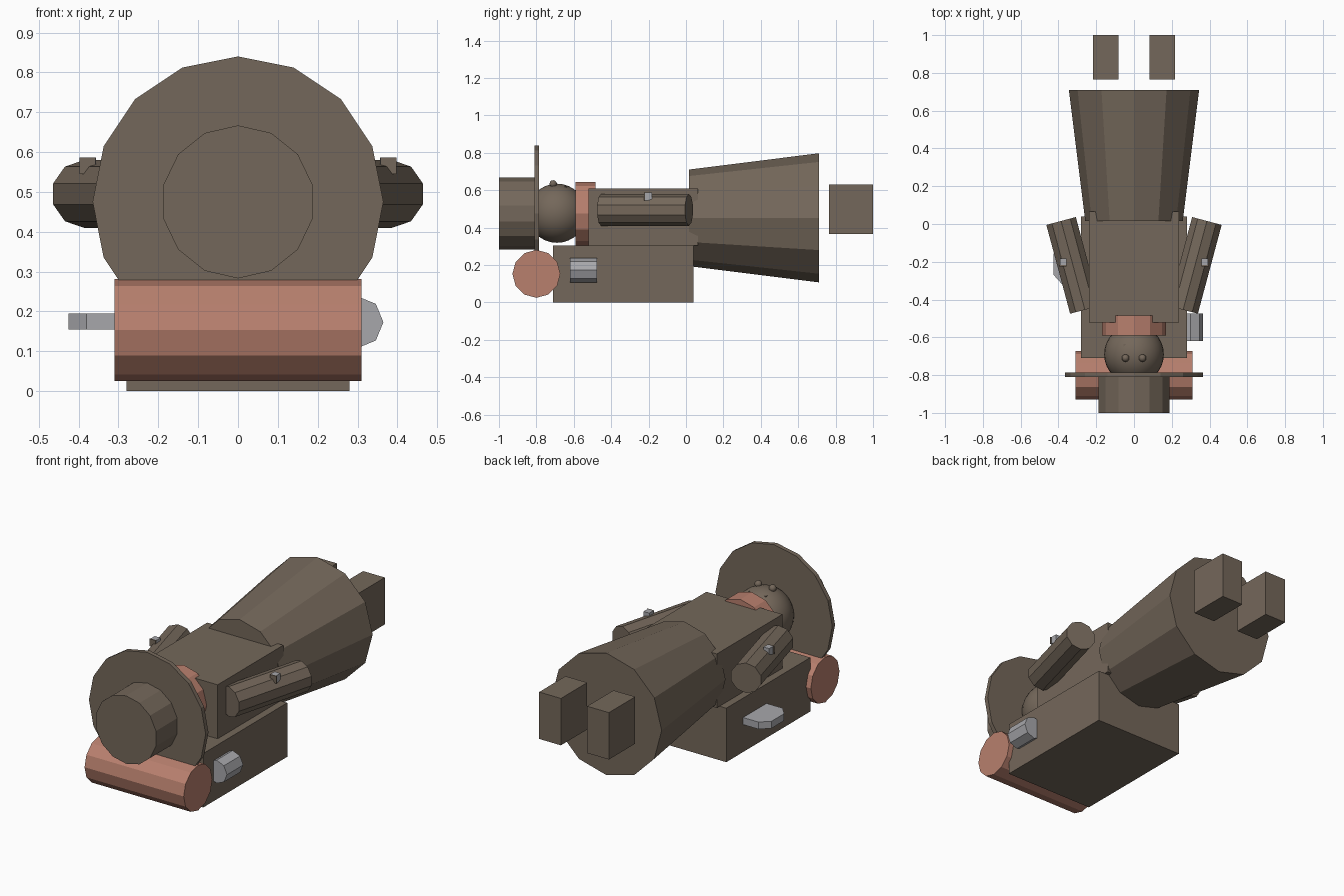
import bpy, bmesh, math
from mathutils import Matrix, Vector

cube = bpy.data.objects.get("Cube")
if cube:
    bpy.data.objects.remove(cube)


def material(name, rgb):
    m = bpy.data.materials.new(name)
    m.use_nodes = True
    m.diffuse_color = (*rgb, 1)
    m.node_tree.nodes["Principled BSDF"].inputs["Base Color"].default_value = (*rgb, 1)
    return m


BROWN = material("brown", (0.175, 0.137, 0.103))
PINK = material("dusty pink", (0.48, 0.215, 0.155))
GREY = material("grey", (0.39, 0.39, 0.41))


def finish(name, bm, mat):
    bmesh.ops.recalc_face_normals(bm, faces=bm.faces)
    mesh = bpy.data.meshes.new(name)
    bm.to_mesh(mesh)
    bm.free()
    mesh.materials.append(mat)
    ob = bpy.data.objects.new(name, mesh)
    bpy.context.collection.objects.link(ob)
    return ob


def box(name, low, high, mat):
    low, high = Vector(low), Vector(high)
    bm = bmesh.new()
    bmesh.ops.create_cube(bm, size=1, matrix=Matrix.Translation((low + high) / 2)
                          @ Matrix.Diagonal((*(high - low), 1)))
    return finish(name, bm, mat)


def prism(name, start, end, r1, r2, sides, mat, turn=0.0):
    """Cylinder or cone between two points; turn is measured from straight up."""
    start, end = Vector(start), Vector(end)
    axis = (end - start).normalized()
    side = axis.cross(Vector((0, 0, 1))).normalized()
    up = side.cross(axis)
    bm = bmesh.new()
    rings = []
    for centre, r in ((start, r1), (end, r2)):
        angles = [turn + math.tau * i / sides for i in range(sides)]
        rings.append([bm.verts.new(centre + r * (up * math.cos(a) + side * math.sin(a)))
                      for a in angles])
        bm.faces.new(rings[-1])
    for i in range(sides):
        j = (i + 1) % sides
        bm.faces.new((rings[0][i], rings[0][j], rings[1][j], rings[1][i]))
    return finish(name, bm, mat)


def ball(name, centre, radius, segments, mat):
    bm = bmesh.new()
    bmesh.ops.create_uvsphere(bm, u_segments=segments, v_segments=segments // 2,
                              radius=radius, matrix=Matrix.Translation(centre))
    for f in bm.faces:
        f.smooth = True
    return finish(name, bm, mat)


# Base block with the roll across its front
box("base", (-0.28, -0.71, 0), (0.28, 0.04, 0.305), BROWN)
prism("front_roll", (-0.31, -0.80, 0.153), (0.31, -0.80, 0.153), 0.128, 0.128, 12, PINK)

# Fittings on the sides of the base
prism("left_knob", (0.30, -0.62, 0.173), (0.30, -0.475, 0.173), 0.065, 0.065, 8, GREY)
bm = bmesh.new()
outline = [(-0.27, -0.11), (-0.375, -0.11), (-0.425, -0.155),
           (-0.425, -0.27), (-0.38, -0.32), (-0.27, -0.32)]
face = bm.faces.new([bm.verts.new((x, y, 0.155)) for x, y in outline])
top = bmesh.ops.extrude_face_region(bm, geom=[face])["geom"]
bmesh.ops.translate(bm, vec=(0, 0, 0.04),
                    verts=[v for v in top if isinstance(v, bmesh.types.BMVert)])
finish("right_fin", bm, GREY)

# Hat
prism("hat_crown", (0, -1, 0.475), (0, -0.80, 0.475), 0.192, 0.192, 14, BROWN)
prism("hat_brim", (0, -0.81, 0.475), (0, -0.785, 0.475), 0.365, 0.365, 16, BROWN)

# Head, scarf, torso and skirt
ball("head", (0, -0.69, 0.477), 0.158, 32, BROWN)
box("mouth", (-0.055, -0.65, 0.58), (0.055, -0.635, 0.619), BROWN)
prism("scarf", (0, -0.59, 0.475), (0, -0.485, 0.475), 0.17, 0.17, 12, PINK)
box("torso", (-0.238, -0.522, 0.305), (0.238, 0.065, 0.61), BROWN)
prism("skirt", (0, 0.015, 0.4525), (0, 0.71, 0.4525), 0.258, 0.345, 12, BROWN)

# Paired parts
for s, side in ((1, "left"), (-1, "right")):
    ball(side + "_eye", (s * 0.045, -0.71, 0.634), 0.02, 12, BROWN)
    prism(side + "_arm", (s * 0.26, -0.454, 0.495), (s * 0.386, 0.016, 0.495),
          0.085, 0.085, 10, BROWN)
    box(side + "_cuff_button", (s * 0.375 - 0.018, -0.218, 0.545),
        (s * 0.375 + 0.018, -0.182, 0.587), GREY)
    box(side + "_button_plate", (s * 0.378 - 0.02, -0.224, 0.545),
        (s * 0.378 + 0.02, -0.218, 0.587), BROWN)
    box(side + "_foot", (s * 0.15 - 0.068, 0.765, 0.365),
        (s * 0.15 + 0.068, 1, 0.63), BROWN)
